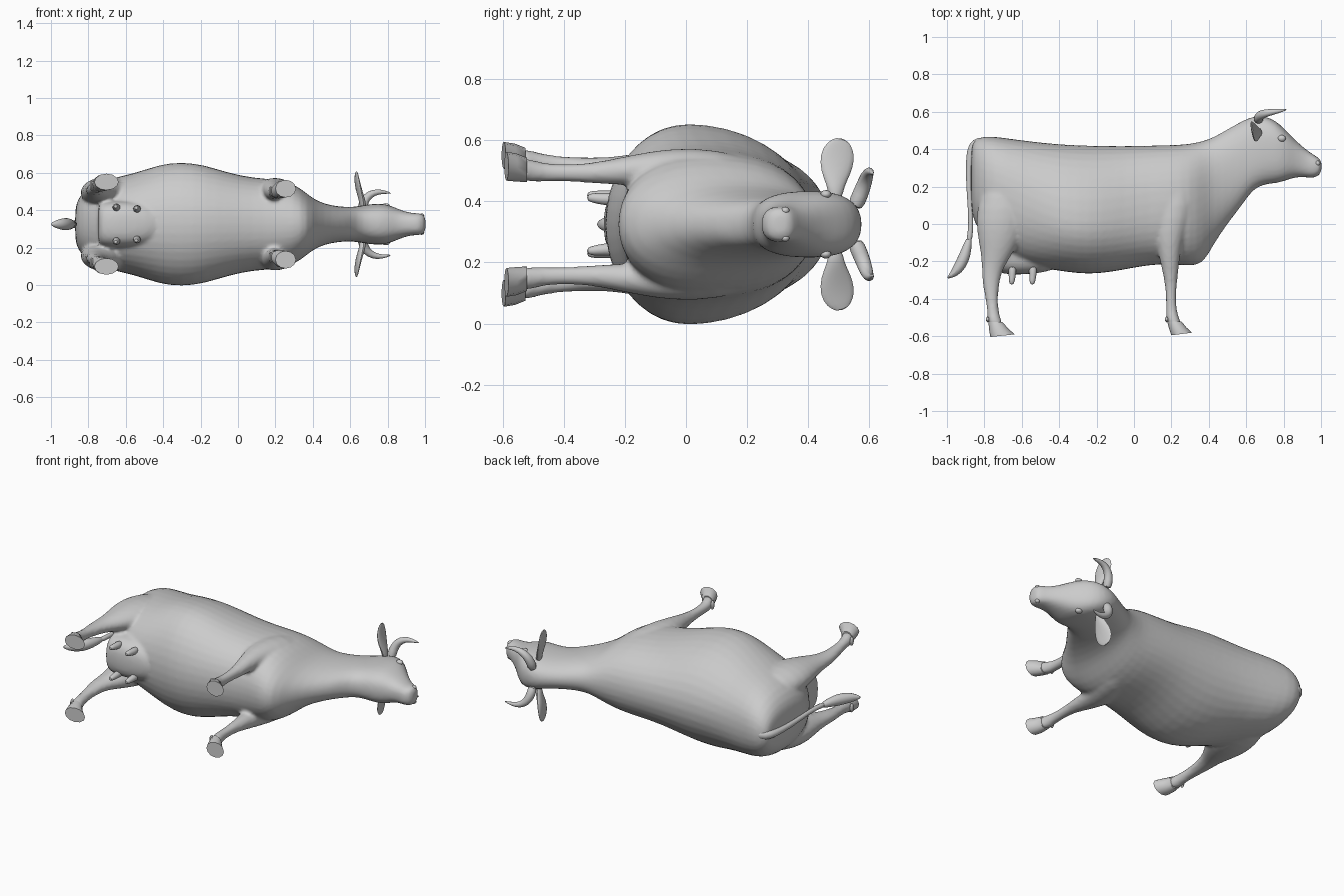
import bpy, bmesh, math
from mathutils import Vector

MID = 0.325  # height of the symmetry plane: the animal lies on its side, its back toward +y

hide = bpy.data.materials.new("grey_hide")
hide.diffuse_color = (0.6, 0.6, 0.6, 1)


def finish(name, bm, levels=1, angle=50, blend=False):
    bmesh.ops.recalc_face_normals(bm, faces=bm.faces)
    me = bpy.data.meshes.new(name)
    bm.to_mesh(me)
    bm.free()
    ob = bpy.data.objects.new(name, me)
    bpy.context.collection.objects.link(ob)
    me.materials.append(hide)
    bpy.ops.object.select_all(action='DESELECT')
    ob.select_set(True)
    bpy.context.view_layer.objects.active = ob
    bpy.ops.object.shade_smooth_by_angle(angle=math.radians(angle))
    if levels:
        sub = ob.modifiers.new("smooth", 'SUBSURF')
        sub.levels = sub.render_levels = levels
    if blend:  # melt overlapping shells into one skin
        rm = ob.modifiers.new("merge", 'REMESH')
        rm.mode = 'VOXEL'
        rm.voxel_size = 0.011
        rm.use_smooth_shade = True
        sm = ob.modifiers.new("relax", 'SMOOTH')
        sm.factor, sm.iterations = 0.5, 4
    return ob


def skin(bm, loops):
    """Skin a list of equal-length point loops and cap both ends."""
    rows = [[bm.verts.new(p) for p in lp] for lp in loops]
    n = len(rows[0])
    for a, b in zip(rows, rows[1:]):
        for i in range(n):
            j = (i + 1) % n
            bm.faces.new((a[i], a[j], b[j], b[i]))
    bm.faces.new(rows[0][::-1])
    bm.faces.new(rows[-1])


def loft(name, loops, levels=1):
    bm = bmesh.new()
    skin(bm, loops)
    return finish(name, bm, levels)


def power(v, e):
    return math.copysign(abs(v) ** e, v)


def flank_ring(x, top, bot, hw, wide, e=1.0, n=20):
    """Upright cross-section whose widest level is 'wide'; lower e is boxier."""
    pts = []
    for i in range(n):
        a = 2 * math.pi * i / n
        s, c = power(math.sin(a), e), power(math.cos(a), e)
        pts.append((x, wide + s * (top - wide if s > 0 else wide - bot), MID + hw * c))
    return pts


def limb_ring(x, y, dz, rx, rz, side, tilt=0.0, n=12):
    """Cross-section of a limb that hangs along -y."""
    pts = []
    for i in range(n):
        c, s = math.cos(2 * math.pi * i / n), math.sin(2 * math.pi * i / n)
        pts.append((x + rx * c, y + tilt * c, MID + side * (dz + rz * s)))
    return pts


def tube(name, path, n=8, wide=(0, 0, 1), levels=1):
    """Path rows are x, y, z, radius along 'wide', radius across it."""
    pts = [Vector(p[:3]) for p in path]
    loops = []
    for i, p in enumerate(pts):
        t = (pts[min(i + 1, len(pts) - 1)] - pts[max(i - 1, 0)]).normalized()
        w = Vector(wide)
        w = (w - t * w.dot(t)).normalized()
        u = t.cross(w)
        ra, rb = path[i][3], path[i][4]
        loops.append([p + w * ra * math.cos(2 * math.pi * k / n) + u * rb * math.sin(2 * math.pi * k / n)
                      for k in range(n)])
    return loft(name, loops, levels)


def ball(name, loc, size, segs=12):
    bm = bmesh.new()
    bmesh.ops.create_uvsphere(bm, u_segments=segs, v_segments=segs // 2 + 2, radius=1)
    for v in bm.verts:
        v.co = Vector([v.co[k] * size[k] + loc[k] for k in range(3)])
    return finish(name, bm, 0)


# Trunk, neck and head: x, back, belly, half width, widest level, boxiness
trunk = [
    (-0.872, 0.42, 0.08, 0.08, 0.25, 0.9), (-0.857, 0.45, 0.01, 0.14, 0.22, 0.85),
    (-0.80, 0.478, -0.08, 0.205, 0.20, 0.85), (-0.70, 0.465, -0.18, 0.245, 0.16, 0.85),
    (-0.55, 0.446, -0.235, 0.275, 0.08, 0.92), (-0.42, 0.434, -0.25, 0.325, 0.02),
    (-0.30, 0.427, -0.270, 0.338, 0.00), (-0.18, 0.424, -0.270, 0.322, 0.00),
    (-0.05, 0.422, -0.247, 0.278, 0.02, 0.95), (0.08, 0.424, -0.222, 0.25, 0.05, 0.9),
    (0.20, 0.427, -0.217, 0.245, 0.06, 0.9), (0.30, 0.432, -0.230, 0.22, 0.06, 0.9),
    (0.37, 0.449, -0.218, 0.165, 0.08, 0.9), (0.42, 0.465, -0.12, 0.125, 0.15, 0.9),
    (0.50, 0.51, 0.00, 0.10, 0.25, 0.9), (0.58, 0.555, 0.10, 0.092, 0.33, 0.85),
    (0.635, 0.578, 0.185, 0.095, 0.39, 0.8), (0.70, 0.58, 0.212, 0.108, 0.42, 0.75),
    (0.76, 0.553, 0.215, 0.112, 0.41, 0.75), (0.81, 0.505, 0.23, 0.104, 0.39, 0.75),
    (0.86, 0.45, 0.25, 0.08, 0.36, 0.8), (0.92, 0.399, 0.25, 0.06, 0.32, 0.8),
    (0.955, 0.374, 0.243, 0.06, 0.31, 0.8), (0.988, 0.354, 0.256, 0.057, 0.31, 0.8),
    (1.004, 0.338, 0.28, 0.04, 0.31, 0.8),
]
# Limbs: x, y, sideways offset, radius in x, radius in z
hind = [
    (-0.68, 0.28, 0.13, 0.09, 0.07), (-0.69, 0.14, 0.155, 0.145, 0.095),
    (-0.705, 0.02, 0.17, 0.148, 0.09), (-0.718, -0.08, 0.175, 0.12, 0.075),
    (-0.737, -0.17, 0.178, 0.083, 0.055), (-0.757, -0.24, 0.18, 0.058, 0.042),
    (-0.765, -0.30, 0.183, 0.05, 0.037), (-0.763, -0.38, 0.19, 0.036, 0.031),
    (-0.755, -0.46, 0.198, 0.03, 0.031), (-0.748, -0.51, 0.207, 0.038, 0.038),
    (-0.735, -0.55, 0.215, 0.04, 0.036),
]
fore = [
    (0.22, 0.24, 0.15, 0.09, 0.06), (0.21, 0.10, 0.175, 0.115, 0.075),
    (0.19, -0.04, 0.185, 0.088, 0.068), (0.188, -0.15, 0.18, 0.062, 0.055),
    (0.194, -0.24, 0.172, 0.047, 0.044), (0.197, -0.31, 0.168, 0.034, 0.034),
    (0.198, -0.40, 0.168, 0.027, 0.029), (0.20, -0.47, 0.17, 0.031, 0.032),
    (0.208, -0.51, 0.176, 0.037, 0.04), (0.225, -0.55, 0.183, 0.037, 0.038),
]
udder = [
    (-0.75, 0.02, -0.225, 0.105, -0.10, 0.7), (-0.735, 0.04, -0.262, 0.122, -0.12, 0.7),
    (-0.65, 0.04, -0.274, 0.128, -0.14, 0.7), (-0.54, 0.04, -0.268, 0.124, -0.14, 0.7),
    (-0.45, 0.02, -0.255, 0.11, -0.12, 0.8), (-0.38, 0.0, -0.22, 0.08, -0.10, 0.9),
]
# One continuous skin over trunk, head, udder and legs
bm = bmesh.new()
skin(bm, [flank_ring(*r) for r in trunk])
skin(bm, [flank_ring(*r) for r in udder])
for side in (1, -1):
    for rows in (hind, fore):
        skin(bm, [limb_ring(*r, side) for r in rows])
finish("body", bm, blend=True)

hind_hoof = [(-0.74, -0.525, 0.212, 0.038, 0.038), (-0.725, -0.56, 0.22, 0.05, 0.044),
             (-0.703, -0.597, 0.226, 0.065, 0.044)]
fore_hoof = [(0.215, -0.52, 0.178, 0.038, 0.04), (0.233, -0.555, 0.186, 0.046, 0.046),
             (0.255, -0.588, 0.19, 0.055, 0.047)]

for side, tag in ((1, "left"), (-1, "right")):
    for name, rows in (("hind_hoof", hind_hoof), ("front_hoof", fore_hoof)):
        loft(f"{name}_{tag}", [limb_ring(*r, side, t) for r, t in zip(rows, (0, 0.003, 0.007))], 0)

    # Dewclaws behind the ankles
    for x, dz in ((-0.782, 0.207), (0.175, 0.176)):
        ball(f"dewclaw_{tag}", (x, -0.51, MID + side * dz), (0.01, 0.016, 0.028), 8)

    # Horn sweeping outward then forward
    tube(f"horn_{tag}", [(x, y, MID + side * d, r, r) for x, y, d, r in (
        (0.665, 0.55, 0.05, 0.03), (0.665, 0.572, 0.10, 0.029), (0.685, 0.588, 0.145, 0.026),
        (0.725, 0.597, 0.17, 0.02), (0.77, 0.603, 0.175, 0.013), (0.82, 0.613, 0.165, 0.003))],
        wide=(0, 1, 0))

    # Flat paddle-shaped ear
    tube(f"ear_{tag}", [(x, y, MID + side * d, a, b) for x, y, d, a, b in (
        (0.67, 0.49, 0.08, 0.025, 0.02), (0.665, 0.49, 0.125, 0.03, 0.018),
        (0.65, 0.49, 0.17, 0.056, 0.016), (0.638, 0.495, 0.22, 0.064, 0.012),
        (0.633, 0.505, 0.255, 0.052, 0.008), (0.63, 0.515, 0.281, 0.02, 0.004))],
        wide=(-0.2, 1, 0))

    # Eye and nostril bumps
    ball(f"eye_{tag}", (0.79, 0.458, MID + side * 0.098), (0.022, 0.018, 0.014))
    ball(f"nostril_{tag}", (0.982, 0.325, MID + side * 0.045), (0.014, 0.014, 0.012))

    # Teats
    for k, (x, d) in enumerate(((-0.65, 0.09), (-0.54, 0.082))):
        tube(f"teat_{k}_{tag}", [(x, -0.22, MID + side * d, 0.026, 0.026),
                                 (x, -0.27, MID + side * d, 0.021, 0.021),
                                 (x - 0.004, -0.305, MID + side * (d + 0.005), 0.018, 0.018),
                                 (x - 0.004, -0.325, MID + side * (d + 0.005), 0.01, 0.01)])

# Tail and its hair tuft
tube("tail", [(x, y, MID, r, r) for x, y, r in (
    (-0.78, 0.43, 0.03), (-0.83, 0.442, 0.03), (-0.868, 0.42, 0.026), (-0.882, 0.34, 0.02),
    (-0.883, 0.2, 0.016), (-0.873, 0.06, 0.014), (-0.872, -0.04, 0.015), (-0.885, -0.1, 0.018))])
tube("tail_tuft", [(x, y, MID, a, b) for x, y, a, b in (
    (-0.88, -0.07, 0.016, 0.016), (-0.893, -0.13, 0.028, 0.028), (-0.912, -0.19, 0.038, 0.036),
    (-0.943, -0.245, 0.034, 0.032), (-0.975, -0.275, 0.022, 0.016), (-1.0, -0.29, 0.006, 0.004))])
